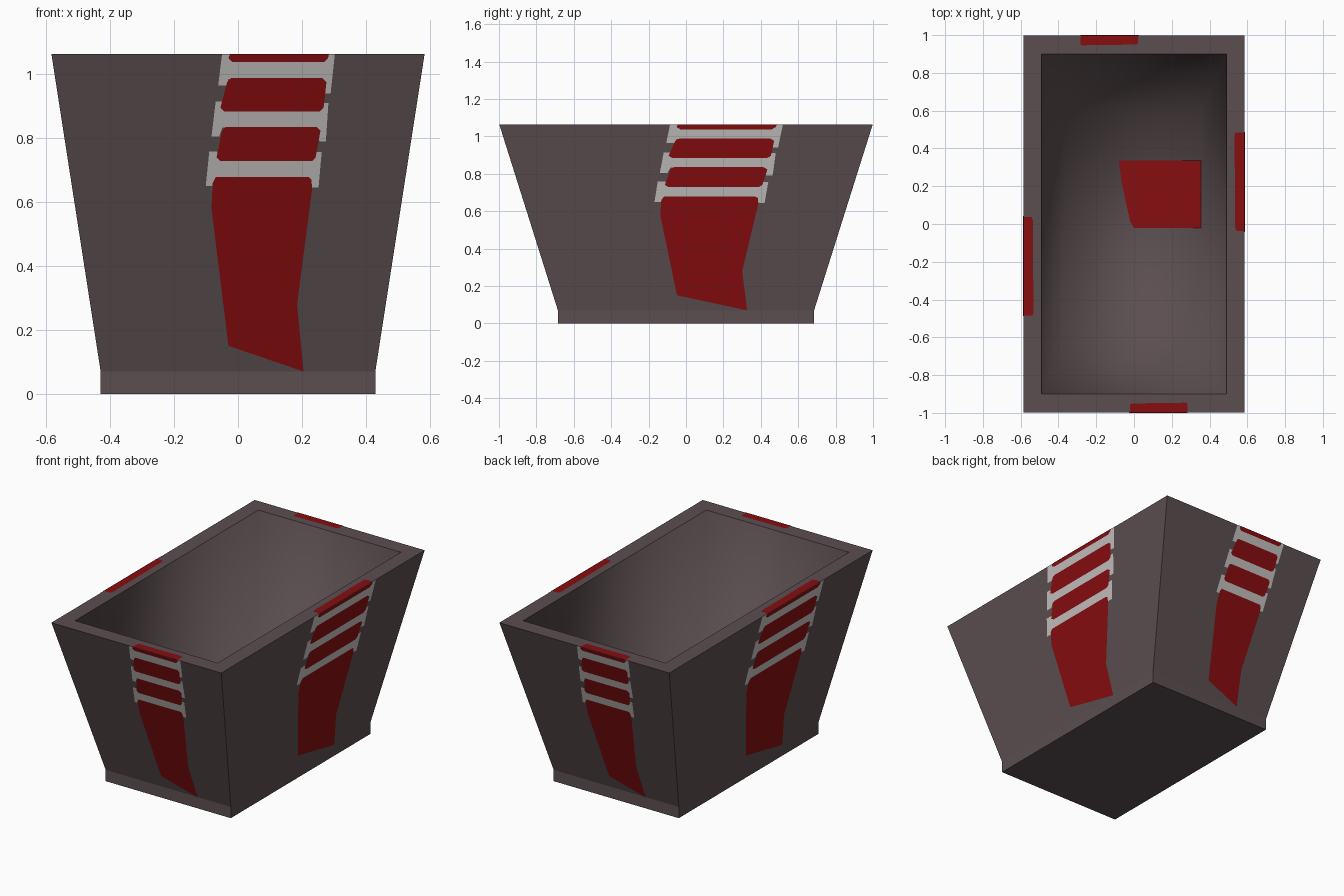
import bpy, bmesh
from mathutils import Matrix
from math import pi

if "Cube" in bpy.data.objects:
    bpy.data.objects.remove(bpy.data.objects["Cube"])

H, FOOT, FLOOR = 1.063, 0.07, 0.07
BX, BY, TX, TY = 0.43, 0.685, 0.584, 0.998   # half sizes at base and rim


def mat(name, c):
    m = bpy.data.materials.new(name)
    m.diffuse_color = (*c, 1)
    m.use_nodes = True
    m.node_tree.nodes["Principled BSDF"].inputs["Base Color"].default_value = m.diffuse_color
    return m


GREY = mat("brown_grey", (0.105, 0.076, 0.080))
RED = mat("deep_red", (0.245, 0.004, 0.005))
WHITE = mat("off_white", (0.55, 0.53, 0.52))


def finish(name, bm, m):
    me = bpy.data.meshes.new(name)
    bm.to_mesh(me)
    bm.free()
    me.materials.append(m)
    ob = bpy.data.objects.new(name, me)
    bpy.context.collection.objects.link(ob)
    return ob


# Tapered bin: loops run up the outside, over the rim and down inside
bm = bmesh.new()
loops = []
for x, y, z in [(BX, BY, 0), (BX, BY, FOOT), (TX, TY, H), (0.49, 0.90, H), (0.357, 0.60, FLOOR)]:
    loops.append([bm.verts.new((sx * x, sy * y, z)) for sx, sy in ((-1, -1), (1, -1), (1, 1), (-1, 1))])
bm.faces.new(loops[0][::-1])
for k, (a, b) in enumerate(zip(loops, loops[1:])):
    for i in range(4):
        j = (i + 1) % 4
        f = bm.faces.new((a[i], a[j], b[j], b[i]))
        f.smooth = k == 3
f = bm.faces.new(loops[-1])
f.smooth = True
for i in range(4):
    bm.edges.get((loops[3][i], loops[3][(i + 1) % 4])).smooth = False
finish("bin_body", bm, GREY)


def block(zt, lt, rt, zb, lb, rb, c=0.012, top=True):
    """Slanted block with clipped corners, in front-wall x and z."""
    upper = [(rt, zt - c), (rt - c, zt), (lt + c, zt), (lt, zt - c)] if top else [(rt, zt), (lt, zt)]
    return [(lb, zb + c), (lb + c, zb), (rb - c, zb), (rb, zb + c)] + upper


def stripe(zt, zb, lz, rz, ll, rr):
    """White bar with a hooked tab at each end: lz, rz = tab (top, bottom)."""
    (lt, lb), (rt, rb) = lz, rz
    (l1, l0), (r1, r0) = ll, rr
    return [(l0, lb), (l0 + 0.024, lb), (l0 + 0.034, zb), (r0 - 0.03, zb), (r0 - 0.02, rb), (r0, rb),
            (r1, rt), (r1 - 0.022, rt), (r1 - 0.03, zt), (l1 + 0.035, zt), (l1 + 0.024, lt), (l1, lt)]


whites = [
    [(-0.062, 0.965), (-0.036, 0.965), (-0.03, 0.985), (0.265, 0.985), (0.268, 0.94), (0.290, 0.94),
     (0.303, H), (-0.05, H)],
    stripe(0.885, 0.833, (0.915, 0.805), (0.91, 0.79), (-0.070, -0.083), (0.283, 0.275)),
    stripe(0.730, 0.678, (0.758, 0.650), (0.757, 0.645), (-0.090, -0.101), (0.262, 0.252)),
]
reds = [
    block(H, -0.025, 0.285, 1.038, -0.03, 0.281, top=False),
    block(0.988, -0.034, 0.277, 0.884, -0.055, 0.268),
    block(0.835, -0.050, 0.258, 0.728, -0.067, 0.243),
    [(-0.03, 0.15), (0.205, 0.07), (0.185, 0.28), (0.232, 0.64), (0.230, 0.67), (0.222, 0.678),
     (-0.07, 0.678), (-0.079, 0.66), (-0.083, 0.58)],
]


def lerp(a, b, z):
    return a + (b - a) * max(0, (z - FOOT) / (H - FOOT))


# Painted bands on each wall: long walls stretch the same pattern
for k, side in enumerate(("front", "right", "back", "left")):
    rot = Matrix.Rotation(k * pi / 2, 4, 'Z')
    wide = k % 2
    d0, d1 = (BX, TX) if wide else (BY, TY)
    for name, polys, m, e in (("white_bands", whites, WHITE, 0.0012), ("red_bands", reds, RED, 0.0024)):
        bm = bmesh.new()
        for poly in polys:
            vs = []
            for u, z in poly:
                s = lerp(BY, TY, z) / lerp(BX, TX, z) if wide else 1
                vs.append(bm.verts.new((u * s, -lerp(d0, d1, z) - e, z)))
            bm.faces.new(vs)
        if m is RED:
            # red end of the band folded over the rim
            s = TY / TX if wide else 1
            d = d1
            bm.faces.new([bm.verts.new((u * s, -y, H + 0.002)) for u, y in
                          ((-0.022, d), (0.284, d), (0.284, d - 0.045), (0.276, d - 0.052),
                           (-0.012, d - 0.048), (-0.022, d - 0.04))])
        bm.transform(rot)
        finish(f"{side}_{name}", bm, m)

# Red patch on the inside floor
bm = bmesh.new()
bm.faces.new([bm.verts.new((x, y, FLOOR + 0.002)) for x, y in
              ((0.0, -0.02), (0.356, -0.02), (0.356, 0.335), (-0.08, 0.335), (-0.065, 0.22), (-0.02, 0.01))])
finish("floor_patch", bm, RED)
